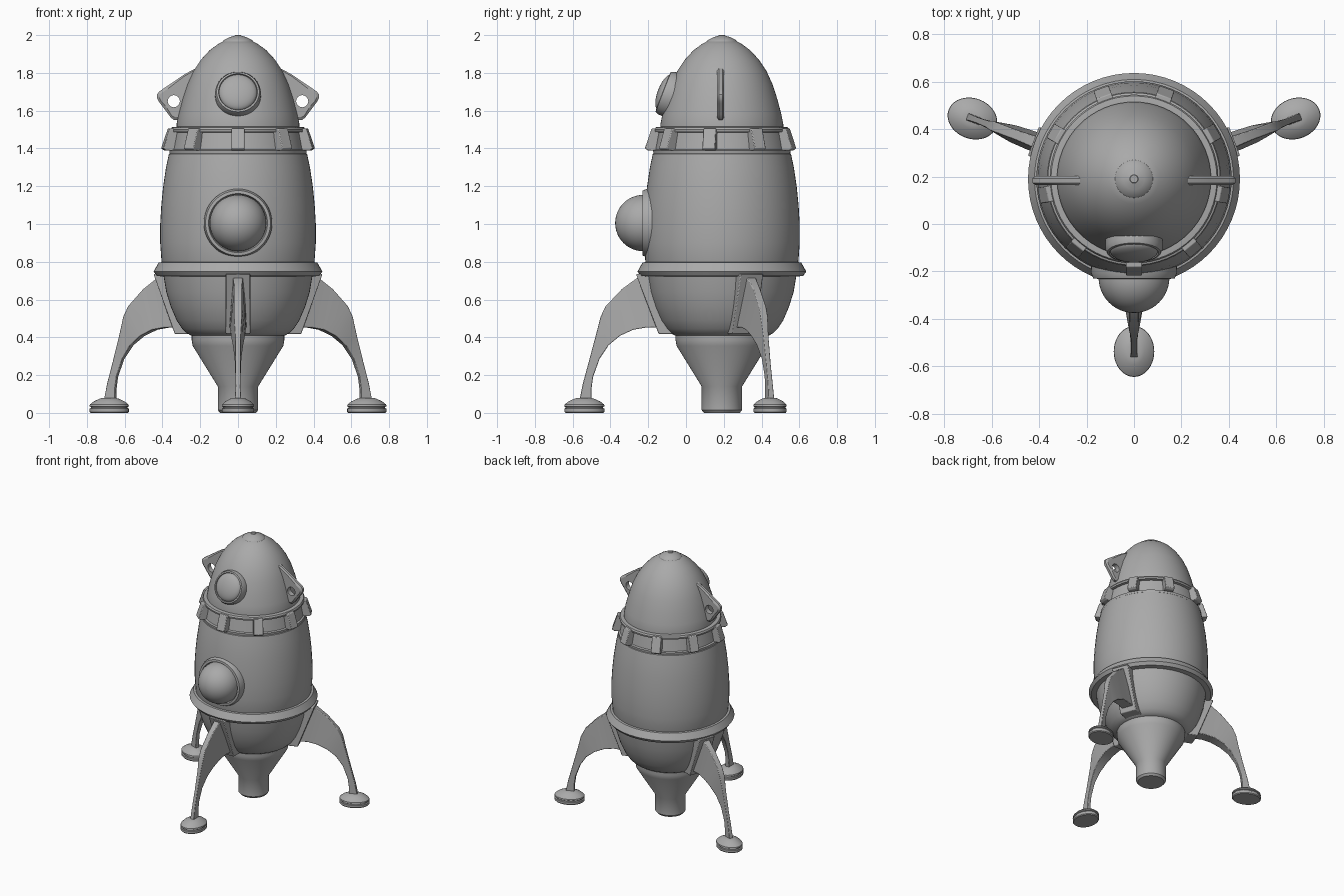
import bpy
import bmesh
from math import pi, sin, cos, radians
from mathutils import Matrix, Vector

cube = bpy.data.objects.get("Cube")
if cube:
    bpy.data.objects.remove(cube, do_unlink=True)

grey = bpy.data.materials.new("plain_grey")
grey.use_nodes = True
grey.diffuse_color = (0.4, 0.4, 0.4, 1)
grey.node_tree.nodes["Principled BSDF"].inputs["Base Color"].default_value = (0.4, 0.4, 0.4, 1)

AXIS = Matrix.Translation((0, 0.19, 0))


def finish(name, bm, matrix, angle=32, bevel=0):
    bmesh.ops.recalc_face_normals(bm, faces=bm.faces)
    mesh = bpy.data.meshes.new(name)
    bm.to_mesh(mesh)
    bm.free()
    mesh.materials.append(grey)
    mesh.shade_smooth()
    mesh.set_sharp_from_angle(angle=radians(angle))
    ob = bpy.data.objects.new(name, mesh)
    ob.matrix_world = matrix
    bpy.context.collection.objects.link(ob)
    if bevel:
        mod = ob.modifiers.new("soft_edges", 'BEVEL')
        mod.width = bevel
        mod.segments = 2
        mod.limit_method = 'ANGLE'
    return ob


def loft(name, rings, matrix, angle=32, bevel=0):
    """Skin closed rings of points and cap both ends."""
    bm = bmesh.new()
    loops = [[bm.verts.new(p) for p in ring] for ring in rings]
    for a, b in zip(loops, loops[1:]):
        for i in range(len(a)):
            j = (i + 1) % len(a)
            bm.faces.new((a[i], a[j], b[j], b[i]))
    bm.faces.new(loops[0])
    bm.faces.new(loops[-1])
    return finish(name, bm, matrix, angle, bevel)


def lathe(name, profile, matrix=AXIS, squash=1, steps=64):
    rings = [[(r * cos(2 * pi * i / steps), r * squash * sin(2 * pi * i / steps), z)
              for i in range(steps)] for r, z in profile]
    return loft(name, rings, matrix)


def dome(radius, height, base=0, steps=12):
    return [(radius * cos(t * pi / 2 / steps) + 0.0005, base + height * sin(t * pi / 2 / steps))
            for t in range(steps + 1)]


def around(degrees):
    """Frame whose local +x points outward from the body axis."""
    return AXIS @ Matrix.Rotation(radians(degrees), 4, 'Z')


# Hull sections
lathe("engine_nozzle", [(0.095, 0), (0.107, 0.015), (0.107, 0.14), (0.24, 0.355),
                        (0.245, 0.385), (0.245, 0.42)])
lathe("lower_hull", [(0.2, 0.405), (0.25, 0.41), (0.275, 0.425), (0.295, 0.445), (0.325, 0.49),
                     (0.355, 0.56), (0.38, 0.64), (0.395, 0.73)])
lathe("hull_skirt_ring", [(0.38, 0.72), (0.43, 0.725), (0.447, 0.748), (0.42, 0.796), (0.39, 0.8)])
lathe("main_hull", [(0.39, 0.75), (0.405, 0.8), (0.412, 0.9), (0.412, 1.0), (0.406, 1.1),
                    (0.396, 1.2), (0.381, 1.3), (0.366, 1.37), (0.355, 1.38)])
lathe("collar_band", [(0.34, 1.36), (0.362, 1.37), (0.364, 1.39), (0.352, 1.395), (0.335, 1.485),
                      (0.354, 1.488), (0.356, 1.5), (0.35, 1.512), (0.325, 1.515)])
lathe("nose_cone", [(0.325, 1.49), (0.325, 1.53), (0.315, 1.58), (0.294, 1.66), (0.268, 1.74),
                    (0.236, 1.81), (0.196, 1.87), (0.15, 1.92), (0.105, 1.953), (0.07, 1.972)])
lathe("nose_cap", [(0.075, 1.955), (0.08, 1.966), (0.075, 1.974), (0.045, 1.989), (0.018, 1.997),
                   (0.016, 2.0), (0.004, 2.0)])

# Collar lugs
for i in range(9):
    w = 0.034
    rings = [[(r0, -w, z), (r1, -w, z), (r1, w, z), (r0, w, z)]
             for r0, r1, z in [(0.34, 0.39, 1.388), (0.34, 0.408, 1.4), (0.325, 0.372, 1.505)]]
    loft("collar_lug", rings, around(-90 + 40 * i), 30, 0.004)

# Round windows
front = Matrix.Rotation(pi / 2, 4, 'X')
low = Matrix.Translation((0, -0.185, 1.005)) @ front
lathe("lower_window_frame", [(0.17, -0.08), (0.18, -0.04), (0.181, 0.022), (0.172, 0.044),
                             (0.156, 0.046), (0.15, 0.03)], low)
lathe("lower_window_glass", [(0.149, -0.03)] + dome(0.149, 0.15, 0.04), low)
high = Matrix.Translation((0, -0.07, 1.68)) @ Matrix.Rotation(radians(-21), 4, 'X') @ front
lathe("upper_window_frame", [(0.115, -0.09), (0.121, -0.03), (0.121, 0.035), (0.113, 0.054),
                             (0.103, 0.056), (0.1, 0.045)], high)
lathe("upper_window_glass", [(0.1, 0)] + dome(0.1, 0.038, 0.045), high)


# Side fins, each a plate with a round hole
def side_fin(name, side):
    corners = [Vector(p) for p in [(0.2, 1.835), (0.26, 1.808), (0.415, 1.703), (0.43, 1.685),
                                   (0.428, 1.66), (0.355, 1.562), (0.335, 1.548), (0.27, 1.565)]]
    centre, steps, half = Vector((0.34, 1.65)), 32, 0.019
    rim = []
    for i in range(steps):
        d = Vector((cos(2 * pi * i / steps), sin(2 * pi * i / steps)))
        best = 0.01
        for a, b in zip(corners, corners[1:] + corners[:1]):
            e, f = b - a, a - centre
            det = d.x * e.y - d.y * e.x
            if abs(det) > 1e-6:
                t = (f.x * e.y - f.y * e.x) / det
                s = (f.x * d.y - f.y * d.x) / det
                if t > 0 and -1e-6 <= s <= 1 + 1e-6:
                    best = max(best, t)
        rim.append((d, best))
    bm = bmesh.new()
    # Cross-section loop: hole wall, chamfer, outer edge
    loops = []
    for k, y in [(0, -half), (1, -half), (2, -half * 0.5), (2, half * 0.5), (1, half), (0, half)]:
        ring = []
        for d, t in rim:
            p = centre + d * (0.032, t - 0.014, t)[k]
            ring.append(bm.verts.new((side * p.x, y, p.y)))
        loops.append(ring)
    for a, b in zip(loops, loops[1:] + loops[:1]):
        for i in range(steps):
            j = (i + 1) % steps
            bm.faces.new((a[i], a[j], b[j], b[i]))
    finish(name, bm, Matrix.Translation((0, 0.183, 0)))


side_fin("left_side_fin", 1)
side_fin("right_side_fin", -1)

# Landing legs: outer (d, z), inner (d, z), outer and inner half width
SECTIONS = [
    ((0.40, 0.735), (0.27, 0.45), 0.034, 0.05),
    ((0.455, 0.71), (0.40, 0.452), 0.024, 0.042),
    ((0.53, 0.655), (0.47, 0.44), 0.02, 0.042),
    ((0.615, 0.565), (0.54, 0.408), 0.02, 0.038),
    ((0.642, 0.51), (0.60, 0.358), 0.02, 0.028),
    ((0.665, 0.42), (0.648, 0.285), 0.014, 0.018),
    ((0.705, 0.27), (0.682, 0.19), 0.012, 0.014),
    ((0.735, 0.16), (0.69, 0.13), 0.013, 0.014),
    ((0.755, 0.06), (0.692, 0.06), 0.016, 0.016),
]
for name, angle in (("front", -90), ("left", 20.5), ("right", 159.5)):
    frame = around(angle)
    rings = [[(a[0], -wo, a[1]), (a[0], wo, a[1]), (b[0], wi, b[1]), (b[0], -wi, b[1])]
             for a, b, wo, wi in SECTIONS]
    loft(name + "_leg", rings, frame, 30, 0.004)
    # Mounting plate against the hull
    plate = [[(d0, -0.065, z), (d1, -0.065, z), (d1, 0.065, z), (d0, 0.065, z)]
             for d0, d1, z in [(0.24, 0.335, 0.418), (0.33, 0.455, 0.735)]]
    loft(name + "_leg_mount", plate, frame, 30, 0.005)
    # Oval foot pad
    pad = [(0.1, 0), (0.106, 0.006), (0.106, 0.022), (0.099, 0.026), (0.099, 0.031),
           (0.107, 0.035), (0.105, 0.044), (0.085, 0.06), (0.055, 0.074), (0.035, 0.08)]
    lathe(name + "_foot_pad", pad, frame @ Matrix.Translation((0.728, 0, 0)), 0.8, 40)
